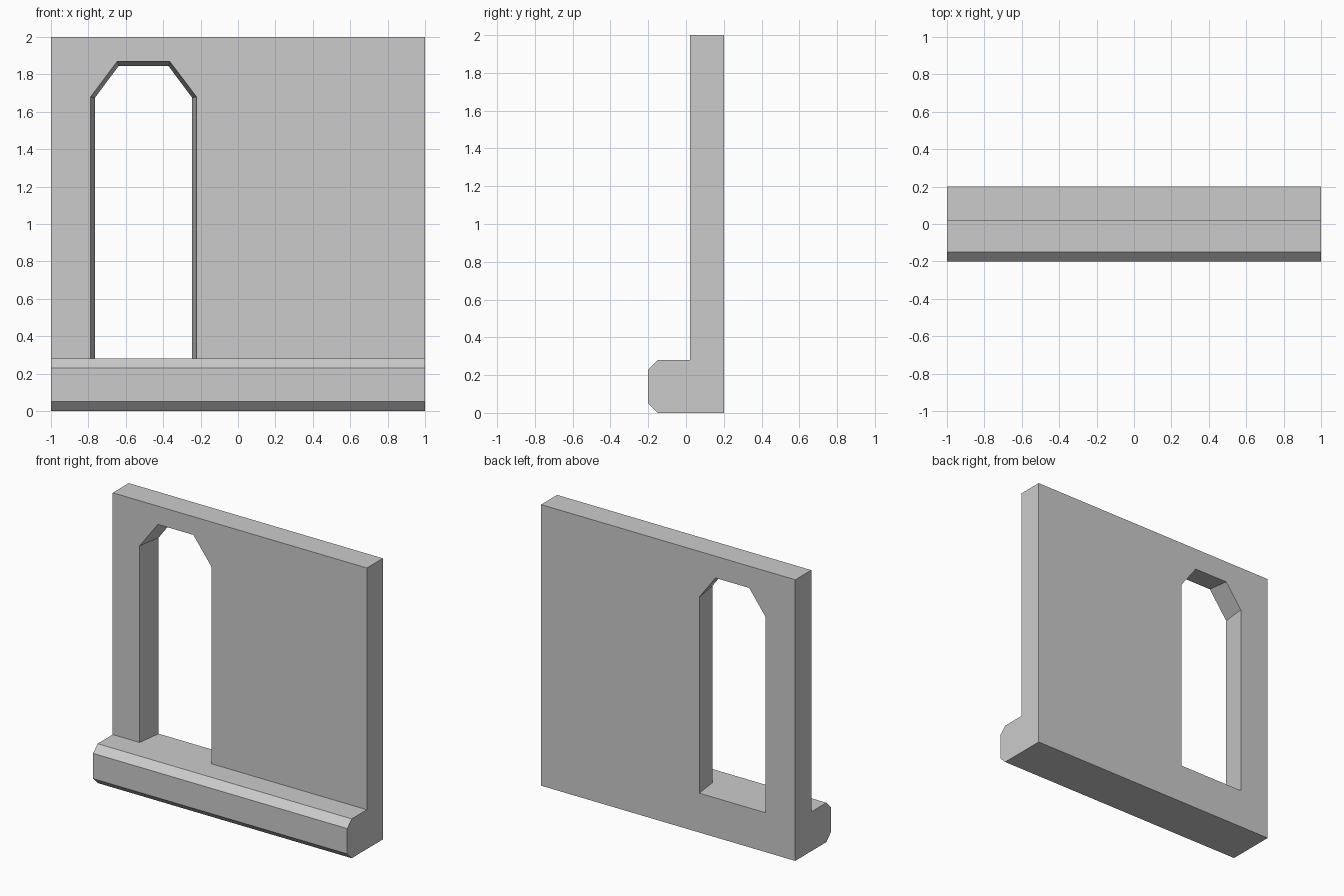
import bpy, bmesh

if "Cube" in bpy.data.objects:
    bpy.data.objects.remove(bpy.data.objects["Cube"])

FRONT, BACK, TOP, SILL = 0.02, 0.2, 2.0, 0.28
bm = bmesh.new()
cache = {}


def vert(p):
    key = tuple(round(c, 4) for c in p)
    if key not in cache:
        cache[key] = bm.verts.new(key)
    return cache[key]


def face(points):
    bm.faces.new([vert(p) for p in points])


def arch(half, shoulder, half_top, top, y):
    # chamfered opening outline, bottom left round to bottom right
    cx = -0.505
    return [(cx - half, y, SILL), (cx - half, y, shoulder), (cx - half_top, y, top),
            (cx + half_top, y, top), (cx + half, y, shoulder), (cx + half, y, SILL)]


# Opening narrows slightly from front to back
arch_front = arch(0.283, 1.68, 0.14, 1.87, FRONT)
arch_back = arch(0.26, 1.675, 0.133, 1.845, BACK)

# Upright wall faces with the opening notched in
for outline, y in ((arch_front, FRONT), (arch_back, BACK)):
    face(outline + [(1, y, SILL), (1, y, TOP), (-1, y, TOP), (-1, y, SILL)])

# Reveal of the opening
for i in range(5):
    face([arch_front[i], arch_front[i + 1], arch_back[i + 1], arch_back[i]])

# Ledge top running through the opening
face([(-1, -0.15, SILL), (1, -0.15, SILL), (1, FRONT, SILL), arch_front[5],
      arch_back[5], arch_back[0], arch_front[0], (-1, FRONT, SILL)])

# Back face below the opening
face([(-1, BACK, 0), (1, BACK, 0), (1, BACK, SILL), arch_back[5],
      arch_back[0], (-1, BACK, SILL)])

# End caps, underside, chamfered ledge front and wall top
ledge = [(BACK, 0), (-0.15, 0), (-0.2, 0.05), (-0.2, 0.23), (-0.15, SILL)]
wall = [(FRONT, SILL), (FRONT, TOP), (BACK, TOP), (BACK, SILL)]
for x in (-1, 1):
    face([(x, y, z) for y, z in ledge + wall])
for a, b in list(zip(ledge, ledge[1:])) + [(wall[1], wall[2])]:
    face([(-1, *a), (1, *a), (1, *b), (-1, *b)])

bmesh.ops.recalc_face_normals(bm, faces=bm.faces)
mesh = bpy.data.meshes.new("wall_with_opening")
bm.to_mesh(mesh)
bm.free()
bpy.context.collection.objects.link(bpy.data.objects.new("wall_with_opening", mesh))
